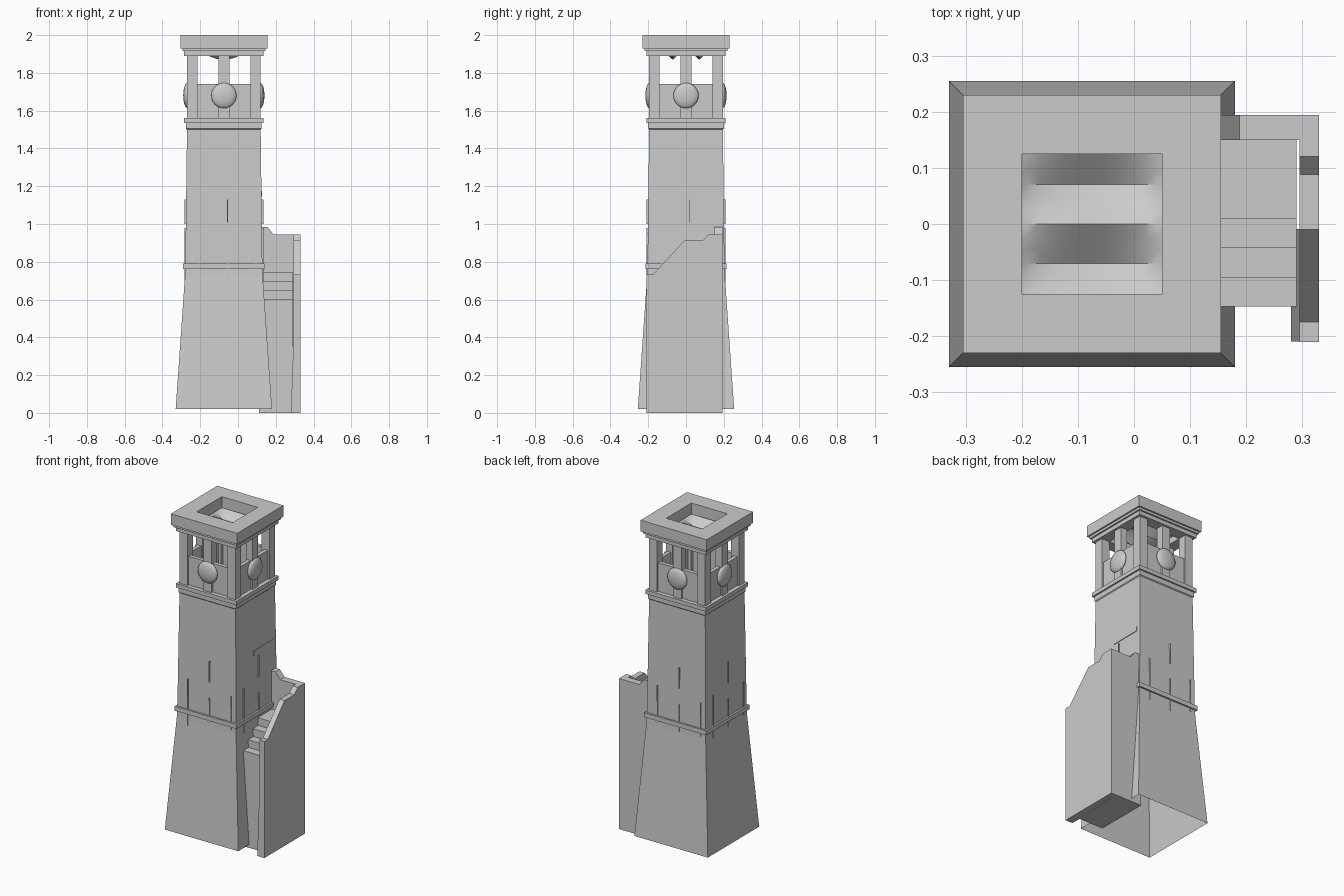
import bpy, bmesh, math
from mathutils import Matrix, Vector

if "Cube" in bpy.data.objects:
    bpy.data.objects.remove(bpy.data.objects["Cube"])

CX = -0.075  # tower axis
stone = bpy.data.materials.new("grey stone")
stone.diffuse_color = (0.6, 0.6, 0.6, 1)
stone.use_nodes = True
stone.node_tree.nodes["Principled BSDF"].inputs["Base Color"].default_value = stone.diffuse_color


def finish(name, bm, smooth=False):
    bmesh.ops.recalc_face_normals(bm, faces=bm.faces)
    me = bpy.data.meshes.new(name)
    bm.to_mesh(me)
    bm.free()
    me.materials.append(stone)
    ob = bpy.data.objects.new(name, me)
    bpy.context.collection.objects.link(ob)
    for p in me.polygons:
        p.use_smooth = smooth
    return ob


def add_box(bm, x, y, z, rot=Matrix()):
    mid = Vector([(a[0] + a[1]) / 2 for a in (x, y, z)])
    size = Matrix.Diagonal([a[1] - a[0] for a in (x, y, z)] + [1])
    bmesh.ops.create_cube(bm, size=1, matrix=rot @ Matrix.Translation(mid) @ size)


def box(name, x, y, z):
    bm = bmesh.new()
    add_box(bm, x, y, z)
    return finish(name, bm)


def square_lathe(name, profile, closed=False):
    """Sweep (half width, z) points round the square tower axis."""
    bm = bmesh.new()
    rings = [[bm.verts.new((CX + sx * h, sy * h, z))
              for sx, sy in ((-1, -1), (1, -1), (1, 1), (-1, 1))] for h, z in profile]
    pairs = list(zip(rings, rings[1:]))
    if closed:
        pairs.append((rings[-1], rings[0]))
    for a, b in pairs:
        for i in range(4):
            j = (i + 1) % 4
            bm.faces.new((a[i], a[j], b[j], b[i]))
    return finish(name, bm)


def frame(name, outer, inner, z0, z1):
    return square_lathe(name, [(outer, z0), (outer, z1), (inner, z1), (inner, z0)], True)


def prism(name, pts, place, depth):
    """Extrude a flat outline; place maps each (u, v) to a point."""
    bm = bmesh.new()
    f = bm.faces.new([bm.verts.new(place(u, v)) for u, v in pts])
    r = bmesh.ops.extrude_face_region(bm, geom=[f])
    bmesh.ops.translate(bm, vec=depth, verts=[v for v in r["geom"] if isinstance(v, bmesh.types.BMVert)])
    return finish(name, bm)


# Battered shaft, open at the foot
square_lathe("tower_shaft", [(0.255, 0.02), (0.206, 0.72), (0.204, 0.77),
                             (0.195, 1.5), (0.2, 1.505), (0.2, 1.54)])
frame("lower_band", 0.215, 0.19, 0.762, 0.79)
frame("belfry_ledge", 0.21, 0.17, 1.535, 1.56)
box("belfry_floor", (CX - 0.19, CX + 0.19), (-0.19, 0.19), (1.54, 1.556))

# Belfry posts, panels and rails, repeated on four sides
posts, panels, discs, strips = (bmesh.new() for _ in range(4))
for k in range(4):
    rot = Matrix.Translation((CX, 0, 0)) @ Matrix.Rotation(k * math.pi / 2, 4, "Z")
    add_box(posts, (-0.195, -0.14), (-0.195, -0.14), (1.555, 1.895), rot)
    add_box(posts, (-0.029, 0.029), (-0.195, -0.15), (1.555, 1.895), rot)
    add_box(panels, (-0.16, 0.16), (-0.184, -0.16), (1.555, 1.74), rot)
    # Bulging round shields
    bmesh.ops.create_uvsphere(
        discs, u_segments=24, v_segments=12, radius=1,
        matrix=rot @ Matrix.Translation((0, -0.193, 1.68))
        @ Matrix.Diagonal((0.067, 0.022, 0.067, 1)))
    # Thin upright ribs over the lower band
    for x, z0, z1 in ((-0.13, 0.69, 0.98), (0.02, 0.69, 0.9), (0.02, 1.0, 1.13), (0.17, 0.74, 0.95)):
        add_box(strips, (x - 0.002, x + 0.002), (-0.209, -0.19), (z0, z1), rot)
finish("belfry_posts", posts)
finish("belfry_panels", panels)
finish("round_shields", discs, True)
finish("wall_ribs", strips)

# Cornice and cap with square opening
frame("cornice_lower", 0.21, 0.14, 1.89, 1.915)
frame("cornice_upper", 0.22, 0.14, 1.915, 1.932)
frame("cap", 0.23, 0.125, 1.93, 2.0)

# Two sagging troughs inside the cap opening
bm = bmesh.new()
bmesh.ops.create_grid(bm, x_segments=12, y_segments=12, size=0.14)
for v in bm.verts:
    x, y = v.co.x, v.co.y
    dip = max(0, 1 - abs(abs(y) - 0.07) / 0.07) * (1 - (x / 0.14) ** 2)
    v.co = (CX + x, y, 1.931 - 0.061 * dip)
trough = finish("sagging_troughs", bm, True)
bpy.context.view_layer.objects.active = trough
trough.select_set(True)
bpy.ops.object.shade_smooth_by_angle(angle=math.radians(30))

# Lintel over the landing
box("door_lintel", (0.1, 0.128), (-0.025, 0.175), (1.145, 1.175))

# Stair block with four steps
steps = [(-0.147, 0.0)]
for i, y in enumerate((-0.147, -0.095, -0.042, 0.01)):
    if i:
        steps.append((y, 0.6 + 0.048 * (i - 1)))
    steps.append((y, 0.6 + 0.048 * i))
steps += [(0.16, 0.744), (0.16, 0.0)]
prism("stairs", steps, lambda u, v: (0.11, u, v), (0.18, 0, 0))

# Outer stair wall with stepped, sloping top
prism("stair_side_wall",
      [(-0.21, 0), (0.193, 0), (0.193, 0.945), (0.12, 0.945), (0.088, 0.912),
       (-0.01, 0.912), (-0.175, 0.732), (-0.21, 0.732)],
      lambda u, v: (0.295, u, v), (0.035, 0, 0))
# Battered foot on the inside of the wall
prism("wall_foot", [(0.28, 0), (0.3, 0), (0.3, 0.42), (0.295, 0.42)],
      lambda u, v: (u, -0.209, v), (0, 0.2, 0))
# Back stair wall rising towards the tower
prism("stair_back_wall",
      [(0.11, 0), (0.33, 0), (0.33, 0.945), (0.188, 0.945), (0.155, 0.985), (0.11, 0.985)],
      lambda u, v: (u, 0.15, v), (0, 0.044, 0))
